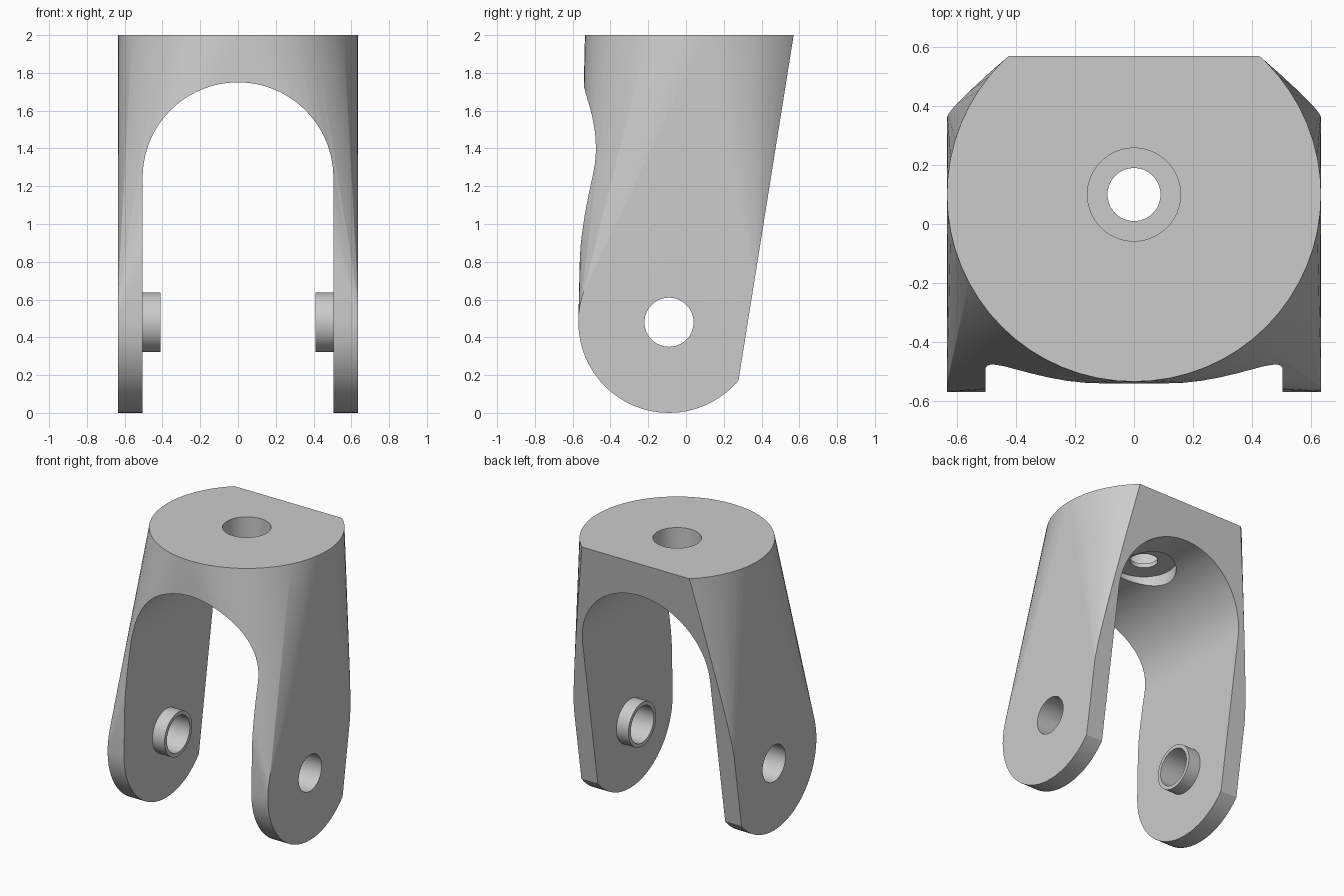
import bpy
import bmesh
from math import radians, sin, cos, pi
from mathutils import Matrix, Vector

cube = bpy.data.objects.get("Cube")
if cube:
    bpy.data.objects.remove(cube, do_unlink=True)

# Main dimensions
HALF_W = 0.635                 # half width, also the top disc radius
TOP_Y, TOP_Z = 0.10, 2.0       # top disc centre
PIN_Y, PIN_Z = -0.09, 0.48     # pivot centre
LEG_R = 0.48                   # rounded leg end
GAP = 0.505                    # half the gap between the legs
ARCH_Z = 1.245                 # centre of the arch

grey = bpy.data.materials.new("plain_grey")
grey.use_nodes = True
COLOR = (0.6, 0.6, 0.6, 1)
grey.diffuse_color = COLOR
grey.node_tree.nodes["Principled BSDF"].inputs["Base Color"].default_value = COLOR


def make_object(name, bm):
    bmesh.ops.recalc_face_normals(bm, faces=bm.faces)
    mesh = bpy.data.meshes.new(name)
    bm.to_mesh(mesh)
    bm.free()
    mesh.materials.append(grey)
    obj = bpy.data.objects.new(name, mesh)
    bpy.context.collection.objects.link(obj)
    return obj


def cylinder(name, axis, radius, start, end, centre, segments=64):
    """Cylinder along an axis between two positions on it."""
    bm = bmesh.new()
    turn = Matrix.Rotation(pi / 2, 4, "Y") if axis == "X" else Matrix()
    middle = (start + end) / 2
    at = (middle, *centre) if axis == "X" else (*centre, middle)
    bmesh.ops.create_cone(bm, cap_ends=True, segments=segments, radius1=radius,
                          radius2=radius, depth=end - start,
                          matrix=Matrix.Translation(at) @ turn)
    return make_object(name, bm)


def combine(target, tool, operation="DIFFERENCE"):
    tool.hide_render = True
    mod = target.modifiers.new("combine", "BOOLEAN")
    mod.operation = operation
    mod.solver = "EXACT"
    mod.object = tool
    bpy.ops.object.select_all(action="DESELECT")
    bpy.context.view_layer.objects.active = target
    target.select_set(True)
    bpy.ops.object.modifier_apply(modifier=mod.name)
    bpy.data.objects.remove(tool, do_unlink=True)


# Body: a hull from the round top to the rounded leg ends
bm = bmesh.new()
SEG = 64
for i in range(SEG):
    a = 2 * pi * i / SEG
    c, s = cos(a), sin(a)
    bm.verts.new((HALF_W * c, TOP_Y + HALF_W * s, TOP_Z))
    for side in (-1, 1):
        bm.verts.new((side * HALF_W, PIN_Y + LEG_R * c, PIN_Z + LEG_R * s))
hull = bmesh.ops.convex_hull(bm, input=bm.verts)
spare = {v for v in bm.verts if not v.link_faces}
bmesh.ops.delete(bm, geom=list(spare), context="VERTS")

# Sloping flat back
back_top, back_low = Vector((0, 0.57, 2.0)), Vector((0, 0.28, 0.185))
slope = back_top - back_low
cut = bmesh.ops.bisect_plane(bm, geom=bm.verts[:] + bm.edges[:] + bm.faces[:],
                             plane_co=back_top, plane_no=(0, slope.z, -slope.y),
                             clear_outer=True)
rim = [e for e in bm.edges if e.is_boundary]
bmesh.ops.holes_fill(bm, edges=rim, sides=0)
bmesh.ops.dissolve_limit(bm, angle_limit=0.002, verts=bm.verts, edges=bm.edges)
body = make_object("fork_bracket", bm)

# Arched opening between the legs
bm = bmesh.new()
outline = [(GAP, -0.5)]
outline += [(GAP * cos(pi * i / 48), ARCH_Z + GAP * sin(pi * i / 48)) for i in range(49)]
outline += [(-GAP, -0.5)]
face = bm.faces.new([bm.verts.new((x, -1, z)) for x, z in outline])
sweep = bmesh.ops.extrude_face_region(bm, geom=[face])
bmesh.ops.translate(bm, vec=(0, 2, 0),
                    verts=[v for v in sweep["geom"] if isinstance(v, bmesh.types.BMVert)])
combine(body, make_object("arch_cutter", bm))

# Pivot collars on the inner leg faces, then the pivot bore
PIN = (PIN_Y, PIN_Z)
for start, end in ((-0.55, -0.41), (0.41, 0.55)):
    combine(body, cylinder("pivot_collar", "X", 0.157, start, end, PIN), "UNION")
combine(body, cylinder("pivot_bore", "X", 0.13, -1, 1, PIN))

# Top socket, bolt hole and recess under the arch
TOP = (0, TOP_Y)
combine(body, cylinder("top_socket", "Z", 0.158, 1.82, 2.2, TOP))
combine(body, cylinder("bolt_hole", "Z", 0.09, 1.6, 2.2, TOP))
combine(body, cylinder("lower_recess", "Z", 0.21, 1.5, 1.79, TOP))

bpy.ops.object.select_all(action="DESELECT")
body.select_set(True)
bpy.context.view_layer.objects.active = body
bpy.ops.object.shade_smooth_by_angle(angle=radians(25))
